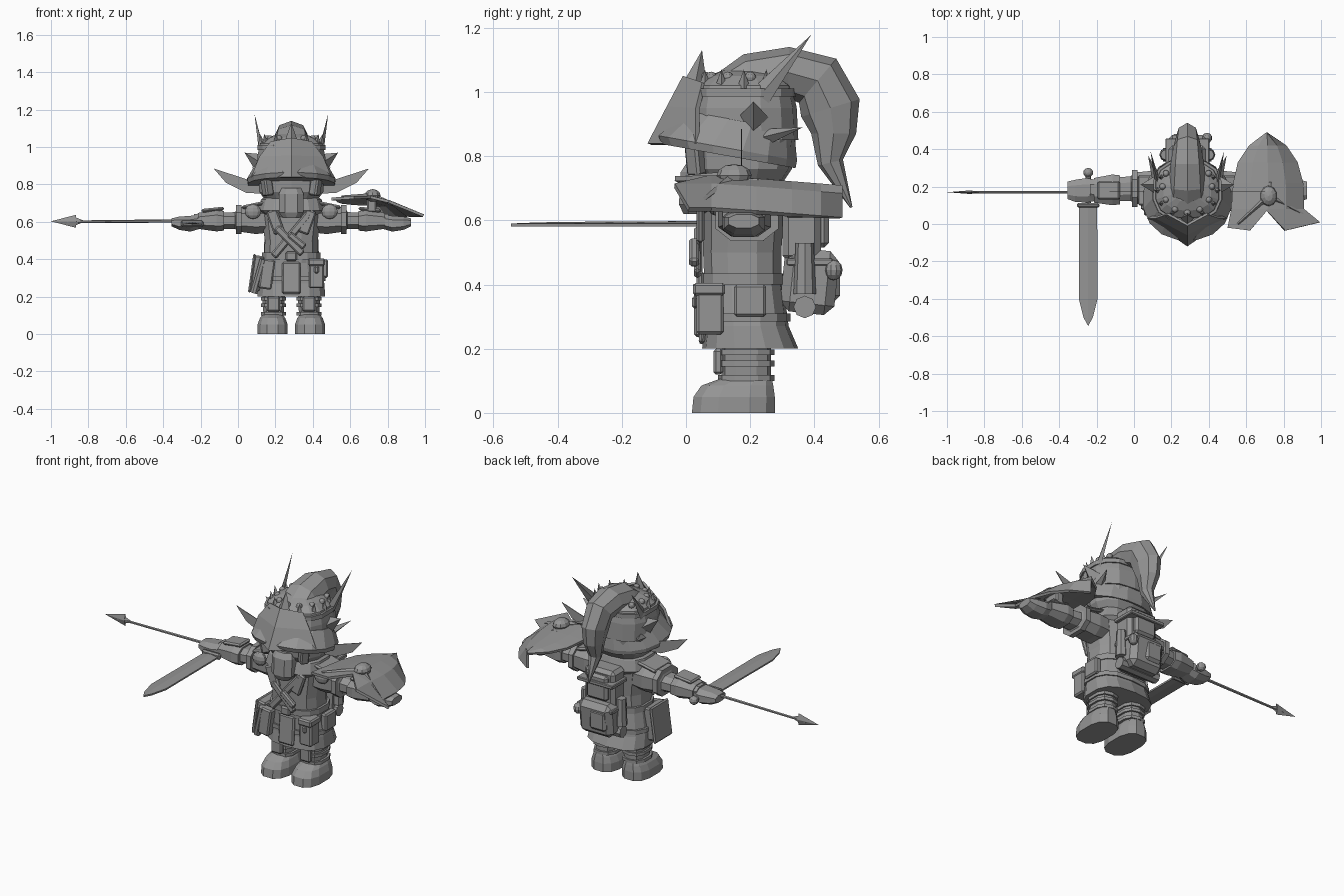
import bpy, bmesh, math
from mathutils import Vector, Matrix

CENTRE_X = 0.285

if "Cube" in bpy.data.objects:
    bpy.data.objects.remove(bpy.data.objects["Cube"], do_unlink=True)

grey = bpy.data.materials.new("plain grey")
grey.use_nodes = True
grey.diffuse_color = (0.3, 0.3, 0.3, 1)
grey.node_tree.nodes["Principled BSDF"].inputs["Base Color"].default_value = (0.3, 0.3, 0.3, 1)


def finish(bm, name, mirror=False, bevel=0, thickness=0):
    """Turn a bmesh into an object whose origin lies on the body's centre line."""
    bmesh.ops.recalc_face_normals(bm, faces=bm.faces)
    mesh = bpy.data.meshes.new(name)
    bm.to_mesh(mesh)
    bm.free()
    mesh.materials.append(grey)
    part = bpy.data.objects.new(name, mesh)
    part.location.x = CENTRE_X
    bpy.context.collection.objects.link(part)
    if thickness:
        part.modifiers.new("Solidify", "SOLIDIFY").thickness = thickness
    if bevel:
        part.modifiers.new("Bevel", "BEVEL").width = bevel
    if mirror:
        part.modifiers.new("Mirror", "MIRROR")
    return part


def skin(name, rings, mirror=False):
    """Bridge closed rings of points and cap both ends."""
    bm = bmesh.new()
    loops = [[bm.verts.new(p) for p in ring] for ring in rings]
    n = len(loops[0])
    for low, high in zip(loops, loops[1:]):
        for i in range(n):
            j = (i + 1) % n
            bm.faces.new((low[i], low[j], high[j], high[i]))
    bm.faces.new(loops[0])
    bm.faces.new(loops[-1])
    return finish(bm, name, mirror)


def rounded(n, power):
    """Unit outline: power 1 is a circle, smaller is squarer."""
    for i in range(n):
        a = math.tau * (i + 0.5) / n
        c, s = math.cos(a), math.sin(a)
        yield math.copysign(abs(c) ** power, c), math.copysign(abs(s) ** power, s)


def stack(name, sections, x=0, n=12, power=0.75, tilt=0, mirror=False):
    """Upright loft from (height, half width, front y, back y)."""
    rings = []
    for z, rx, front, back in sections:
        mid, ry = (front + back) / 2, (back - front) / 2
        rings.append([(x + rx * c, mid + ry * s, z + tilt * ry * s) for c, s in rounded(n, power)])
    return skin(name, rings, mirror)


def band(name, z, height, rx, front, back, **more):
    return stack(name, [(z, rx, front, back), (z + height, rx, front, back)], **more)


def sideways(name, sections, n=8, mirror=False):
    """Loft along x from (x, low z, high z, front y, back y)."""
    rings = [[(x, (f + b) / 2 + (b - f) / 2 * c, (lo + hi) / 2 + (hi - lo) / 2 * s)
              for c, s in rounded(n, 0.8)] for x, lo, hi, f, b in sections]
    return skin(name, rings, mirror)


def box(name, centre, size, turn=(0, 0, 0), bevel=0.008, mirror=False):
    bm = bmesh.new()
    bmesh.ops.create_cube(bm, size=1)
    rot = Matrix.Identity(4)
    for angle, axis in zip(turn, "XYZ"):
        rot = Matrix.Rotation(math.radians(angle), 4, axis) @ rot
    bm.transform(Matrix.Translation(centre) @ rot @ Matrix.Diagonal((*size, 1)))
    return finish(bm, name, mirror, bevel)


def spike(name, base, tip, r, n=4, end=0, flat=1, mirror=False):
    """Cone or rod from base to tip; flat squeezes it along its local x."""
    bm = bmesh.new()
    base, tip = Vector(base), Vector(tip)
    way = tip - base
    bmesh.ops.create_cone(bm, cap_ends=True, segments=n, radius1=r, radius2=end, depth=way.length)
    bm.transform(Matrix.Translation((base + tip) / 2) @ way.to_track_quat("Z", "Y").to_matrix().to_4x4()
                 @ Matrix.Diagonal((flat, 1, 1, 1)))
    return finish(bm, name, mirror)


def ball(name, centre, size, mirror=False):
    bm = bmesh.new()
    bmesh.ops.create_uvsphere(bm, u_segments=10, v_segments=6, radius=1)
    bm.transform(Matrix.Translation(centre) @ Matrix.Diagonal((*size, 1)))
    return finish(bm, name, mirror)


def sheet(name, rows, thickness=0.01, mirror=False):
    """Grid of points given thickness."""
    bm = bmesh.new()
    grid = [[bm.verts.new(p) for p in row] for row in rows]
    for a, b in zip(grid, grid[1:]):
        for i in range(len(a) - 1):
            bm.faces.new((a[i], a[i + 1], b[i + 1], b[i]))
    return finish(bm, name, mirror, thickness=thickness)


# Boots and legs
stack("boot", [(0, .083, .015, .28), (.05, .083, .02, .28), (.085, .07, .045, .275), (.105, .055, .1, .27)],
      x=.1, mirror=True)
stack("leg", [(.09, .055, .11, .265), (.24, .065, .11, .265)], x=.095, n=10, mirror=True)
for z in (.1, .145, .18):
    band("boot_strap", z, .018, .07, .1, .275, x=.095, n=10, mirror=True)
box("shin_guard", (.095, .1, .16), (.07, .03, .08), mirror=True)

# Tunic and torso
stack("skirt", [(.2, .185, .05, .35), (.27, .18, .06, .32), (.42, .15, .06, .3)], n=14)
stack("torso", [(.38, .15, .055, .3), (.5, .145, .05, .3), (.64, .165, .05, .31), (.72, .11, .08, .27)])
band("hem", .285, .025, .185, .05, .325, n=14)
band("belt", .4, .035, .16, .045, .31, n=14)
box("buckle", (0, .045, .417), (.06, .025, .05))
box("front_flap", (0, .055, .3), (.1, .02, .17), (-4, 0, 0))
box("chest_strap", (0, .042, .53), (.04, .02, .3), (0, 40, 0))
box("chest_sash", (-.01, .035, .5), (.04, .02, .2), (0, -45, 0))
box("chest_tool", (.03, .025, .5), (.035, .03, .11), (0, -50, 0))
box("lapel", (.085, .045, .6), (.06, .025, .13), (0, 20, 0), mirror=True)

# Belt bags
box("pouch", (.135, .075, .32), (.08, .085, .15))
box("pouch_lid", (.135, .072, .385), (.09, .1, .04))
box("pouch_clasp", (.135, .028, .345), (.025, .02, .04))
box("hip_book", (-.185, .13, .325), (.06, .15, .19), (0, 8, 0))
box("hip_book_cover", (-.21, .13, .325), (.015, .17, .21), (0, 8, 0))
box("hip_bag", (-.13, .05, .32), (.07, .05, .16), (0, 8, 0))
spike("scroll", (-.15, .04, .4), (-.2, .06, .22), .02, 8, .02)
box("side_bag", (.175, .2, .35), (.04, .1, .1))

# Backpack
box("backpack_upper", (0, .36, .58), (.2, .12, .22), bevel=.02)
box("backpack_lower", (0, .385, .41), (.22, .17, .2), (-6, 0, 0), bevel=.03)
box("backpack_flap", (0, .42, .59), (.14, .05, .15), bevel=.015)
box("backpack_pocket", (-.03, .455, .41), (.11, .05, .12), bevel=.015)
spike("bedroll", (-.13, .37, .33), (.13, .37, .33), .035, 8, .035)
spike("flask", (.115, .37, .37), (.115, .37, .53), .035, 8, .028, mirror=True)
ball("hanging_lamp", (.105, .46, .445), (.028, .028, .032))
for z in (.47, .62):
    box("pack_strap", (0, .385, z), (.235, .145, .022), bevel=.004)

# Arms, cuffs and hands
sideways("arm", [(.1, .54, .68, .1, .28), (.19, .53, .69, .1, .29), (.29, .545, .68, .1, .28),
                 (.3, .56, .655, .12, .26), (.4, .56, .65, .12, .25), (.52, .565, .645, .13, .24)], mirror=True)
sideways("gauntlet", [(.36, .55, .66, .1, .265), (.4, .545, .67, .095, .27), (.5, .56, .65, .11, .25)], mirror=True)
sideways("hand", [(.49, .56, .64, .12, .24), (.54, .545, .635, .11, .25), (.6, .555, .63, .115, .24),
                  (.64, .575, .62, .13, .23)], mirror=True)
sideways("upper_cuff", [(.265, .53, .695, .085, .295), (.295, .53, .695, .085, .295)], mirror=True)
ball("shoulder_badge", (.205, .09, .655), (.045, .025, .04), mirror=True)
box("shoulder_plate", (.2, .18, .69), (.13, .16, .02), (0, 12, 0), mirror=True)
box("wrist_plate", (.42, .18, .665), (.12, .1, .02), (0, 6, 0), mirror=True)

# Collar and head
stack("collar", [(.62, .13, .05, .3), (.66, .18, .02, .33), (.72, .165, .04, .31), (.75, .12, .07, .28)], n=14)
stack("head", [(.7, .13, .06, .29), (.76, .175, .02, .33), (.88, .18, .01, .345)], n=14)
stack("face_wrap", [(.62, .045, -.01, .06), (.65, .07, -.025, .08), (.75, .07, -.02, .1), (.78, .055, 0, .1)], n=8)
box("cheek_guard", (.13, .03, .79), (.05, .05, .1), (0, 10, -35), mirror=True)

# Helmet, brim and visor
stack("helmet", [(.85, .185, .01, .35), (.95, .185, .015, .345), (1.02, .17, .03, .33),
                 (1.05, .13, .07, .29), (1.07, .07, .12, .24)], n=14)
stack("brim", [(.8, .235, -.08, .345), (.825, .24, -.09, .35), (.91, .19, .0, .34)], n=16, power=.95, tilt=-.18)
band("helmet_band", .985, .025, .185, .015, .345, n=14)
sheet("visor", [[(-.11, .05, 1.03), (0, -.01, 1.05), (.11, .05, 1.03)],
                [(-.17, .03, .95), (0, -.06, .955), (.17, .03, .95)],
                [(-.215, .03, .84), (0, -.12, .84), (.215, .03, .84)]], .015)
spike("brow_spike", (0, .03, 1.03), (0, .05, 1.13), .035)
for i in range(9):
    a = math.pi * (i - 4) / 6
    x, y = .155 * math.sin(a), .18 - .14 * math.cos(a)
    spike("crown_point", (x, y, 1.0), (x * 1.08, y, 1.07), .025)
    ball("crown_jewel", (x * .85, y + .02, 1.045), (.018, .018, .018))
spike("feather", (.15, .185, .93), (.197, .39, 1.178), .045, flat=.4, mirror=True)
spike("side_horn", (.17, .21, .92), (.25, .21, .97), .048, mirror=True)
spike("rear_horn", (.165, .25, .86), (.21, .365, .89), .025, mirror=True)
sheet("ear", [[(.14, .175, .82), (.23, .175, .825), (.415, .175, .885)],
              [(.14, .175, .75), (.24, .175, .755), (.35, .175, .81)]], .004, mirror=True)

# Hood tail that arches over the crown and hangs behind
path = [(.1, 1.0, .11, .05), (.2, 1.04, .1, .08), (.32, 1.06, .09, .08), (.41, 1.035, .075, .09),
        (.45, .95, .065, .095), (.46, .87, .055, .07), (.45, .78, .035, .04), (.515, .64, .004, .004)]
rings = []
for i, (y, z, rx, rn) in enumerate(path):
    before, after = path[max(i - 1, 0)], path[min(i + 1, len(path) - 1)]
    along = Vector((0, after[0] - before[0], after[1] - before[1])).normalized()
    out = Vector((0, -along.z, along.y))
    rings.append([Vector((0, y, z)) + Vector((rx * math.cos(k * math.pi / 4), 0, 0))
                  + out * rn * math.sin(k * math.pi / 4) for k in range(8)])
skin("hood_tail", rings)

# Spear held out to the right
spike("spear_shaft", (-1.2, .17, .6), (-.6, .17, .605), .007, 6, .009)
spike("spear_head", (-1.15, .17, .603), (-1.285, .17, .603), .035, flat=.3)
spike("spear_barb", (-1.15, .17, .603), (-1.1, .17, .603), .02, flat=.4)

# Sword pointing forward
sheet("sword_blade", [[(-.578, .1, .59), (-.53, .1, .598), (-.482, .1, .59)],
                      [(-.58, -.4, .59), (-.53, -.4, .595), (-.48, -.4, .59)],
                      [(-.555, -.5, .59), (-.53, -.5, .592), (-.505, -.5, .59)],
                      [(-.533, -.54, .59), (-.53, -.545, .59), (-.527, -.54, .59)]], .01)
box("sword_guard", (-.53, .1, .59), (.12, .025, .035))
spike("sword_grip", (-.53, .1, .59), (-.53, .27, .59), .014, 8, .014)
ball("sword_pommel", (-.53, .275, .59), (.027, .025, .025))

# Shield lying over the left forearm
def shield_point(t, x, y):
    return x, y, .74 - (.1 if t > 0 else .01) * t * t - .08 * max(y - .1, 0)

steps = (-1, -.5, 0, .5, 1)
outline = [(.488, .42, .43), (.42, .33, .53), (.33, .27, .59), (.22, .245, .62), (.08, .235, .625)]
rows = [[shield_point(t, left + (right - left) * (t + 1) / 2, y) for t in steps] for y, left, right in outline]
front_edge = [(.215, -.02), (.335, -.035), (.425, .07), (.525, -.035), (.71, .01)]
rows.append([shield_point(t, x, y) for t, (x, y) in zip(steps, front_edge)])
sheet("shield", rows, .015)
ball("shield_boss", (.435, .15, .74), (.045, .055, .035))
for end in ((.27, .0, .735), (.66, .03, .645)):
    spike("shield_rib", (.435, .15, .74), end, .014, end=.006)
box("shield_grip", (.43, .18, .69), (.05, .1, .08))
